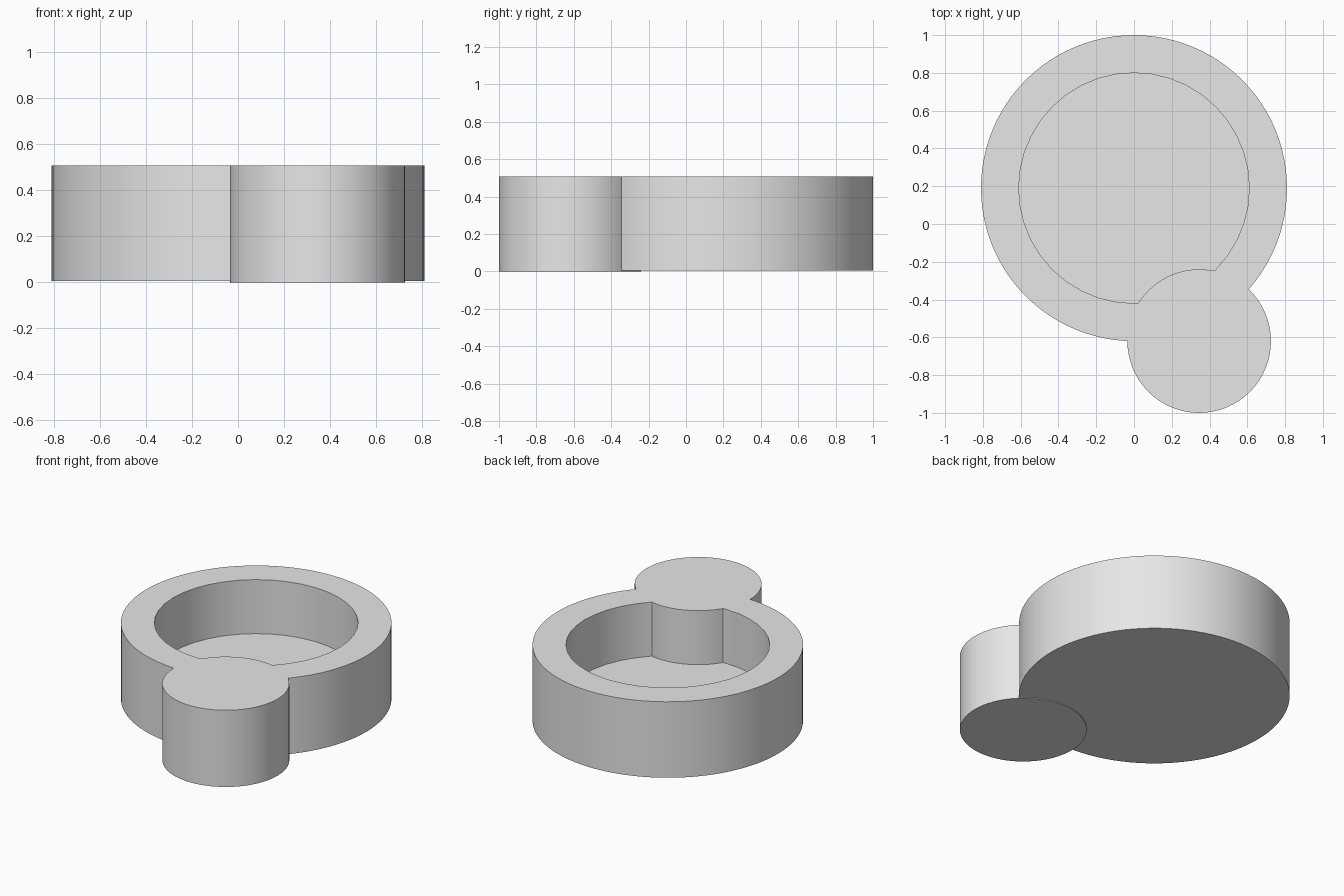
import bpy
import bmesh
from mathutils import Matrix

if "Cube" in bpy.data.objects:
    bpy.data.objects.remove(bpy.data.objects["Cube"], do_unlink=True)

TOP = 0.507

grey = bpy.data.materials.new("light grey")
grey.use_nodes = True
grey.diffuse_color = (0.8, 0.8, 0.8, 1)
grey.node_tree.nodes["Principled BSDF"].inputs["Base Color"].default_value = (0.8, 0.8, 0.8, 1)


def cylinder(name, x, y, radius, bottom, top, sides):
    """Upright capped cylinder between two exact heights."""
    bm = bmesh.new()
    bmesh.ops.create_cone(bm, cap_ends=True, segments=sides, radius1=radius,
                          radius2=radius, depth=1, matrix=Matrix.Translation((x, y, 0)))
    for v in bm.verts:
        v.co.z = top if v.co.z > 0 else bottom
    mesh = bpy.data.meshes.new(name)
    bm.to_mesh(mesh)
    bm.free()
    mesh.materials.append(grey)
    obj = bpy.data.objects.new(name, mesh)
    bpy.context.collection.objects.link(obj)
    return obj


def combine(target, other, operation):
    """Apply an exact boolean and discard the helper."""
    bpy.ops.object.select_all(action='DESELECT')
    bpy.context.view_layer.objects.active = target
    target.select_set(True)
    mod = target.modifiers.new(operation.lower(), 'BOOLEAN')
    mod.operation = operation
    mod.solver = 'EXACT'
    mod.object = other
    bpy.ops.object.modifier_apply(modifier=mod.name)
    bpy.data.objects.remove(other, do_unlink=True)


# Round dish with a hollow well
dish = cylinder("round_dish", 0, 0.19, 0.81, 0.005, TOP, 96)
well = cylinder("well_cutter", 0, 0.19, 0.61, 0.15, TOP + 0.3, 40)
combine(dish, well, 'DIFFERENCE')

# Solid round post fused into the rim
post = cylinder("side_post", 0.345, -0.62, 0.38, 0, TOP, 64)
combine(dish, post, 'UNION')

bpy.ops.object.shade_smooth_by_angle(angle=0.5)
